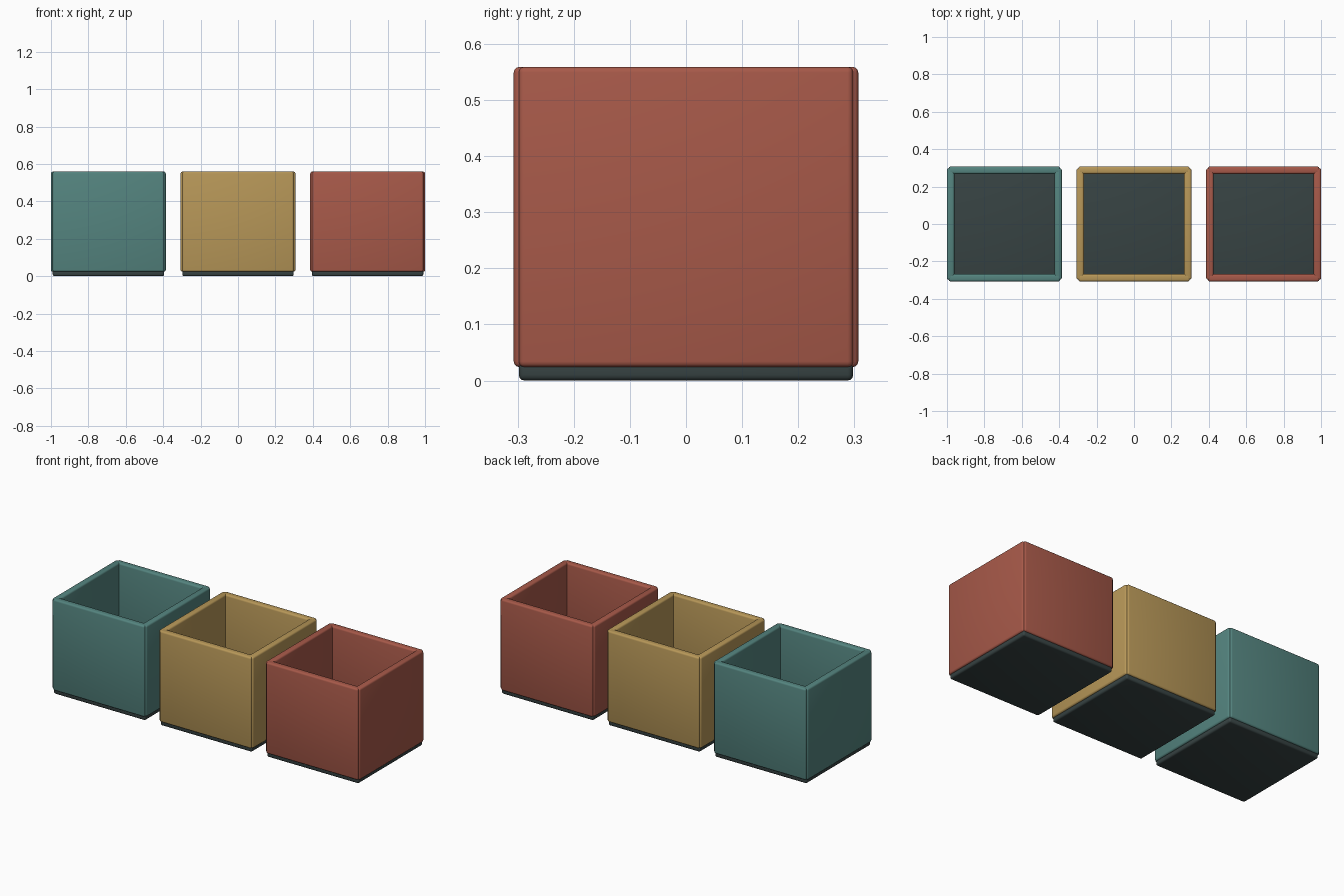
import bpy
import bmesh

if "Cube" in bpy.data.objects:
    bpy.data.objects.remove(bpy.data.objects["Cube"])


def srgb(r, g, b):
    def lin(c):
        c /= 255
        return c / 12.92 if c <= 0.04045 else ((c + 0.055) / 1.055) ** 2.4
    return (lin(r), lin(g), lin(b), 1)


def material(name, rgb):
    m = bpy.data.materials.new(name)
    m.diffuse_color = srgb(*rgb)
    m.use_nodes = True
    m.node_tree.nodes["Principled BSDF"].inputs["Base Color"].default_value = m.diffuse_color
    return m


def rounded_box(name, lo, hi, mat, bevel=0.01):
    """Box between two corners with rounded edges."""
    me = bpy.data.meshes.new(name)
    bm = bmesh.new()
    bmesh.ops.create_cube(bm, size=1)
    for v in bm.verts:
        v.co = [lo[i] + (v.co[i] + 0.5) * (hi[i] - lo[i]) for i in range(3)]
    bmesh.ops.bevel(bm, geom=bm.edges[:], offset=bevel, segments=3,
                    profile=0.5, affect='EDGES')
    bm.to_mesh(me)
    bm.free()
    me.materials.append(mat)
    ob = bpy.data.objects.new(name, me)
    bpy.context.collection.objects.link(ob)
    bpy.ops.object.select_all(action='DESELECT')
    ob.select_set(True)
    bpy.context.view_layer.objects.active = ob
    bpy.ops.object.shade_smooth_by_angle(angle=0.6)
    return ob


dark = material("dark_slate", (55, 67, 67))
bins = [("teal", -0.693, (84, 132, 127)),
        ("gold", 0.0, (183, 151, 88)),
        ("red", 0.693, (167, 89, 73))]

OUT, INN, END = 0.307, 0.268, 0.298   # outer face, inner face, panel end
BOT, TOP = 0.024, 0.559               # panel heights

for label, x, rgb in bins:
    mat = material(label, rgb)
    # floor plate
    rounded_box(label + "_floor", (x - END, -END, 0), (x + END, END, 0.039), dark)
    # front and back panels
    rounded_box(label + "_front_panel", (x - END, -OUT, BOT), (x + END, -INN, TOP), mat)
    rounded_box(label + "_back_panel", (x - END, INN, BOT), (x + END, OUT, TOP), mat)
    # side panels
    rounded_box(label + "_left_panel", (x - OUT, -END, BOT), (x - INN, END, TOP), mat)
    rounded_box(label + "_right_panel", (x + INN, -END, BOT), (x + OUT, END, TOP), mat)
